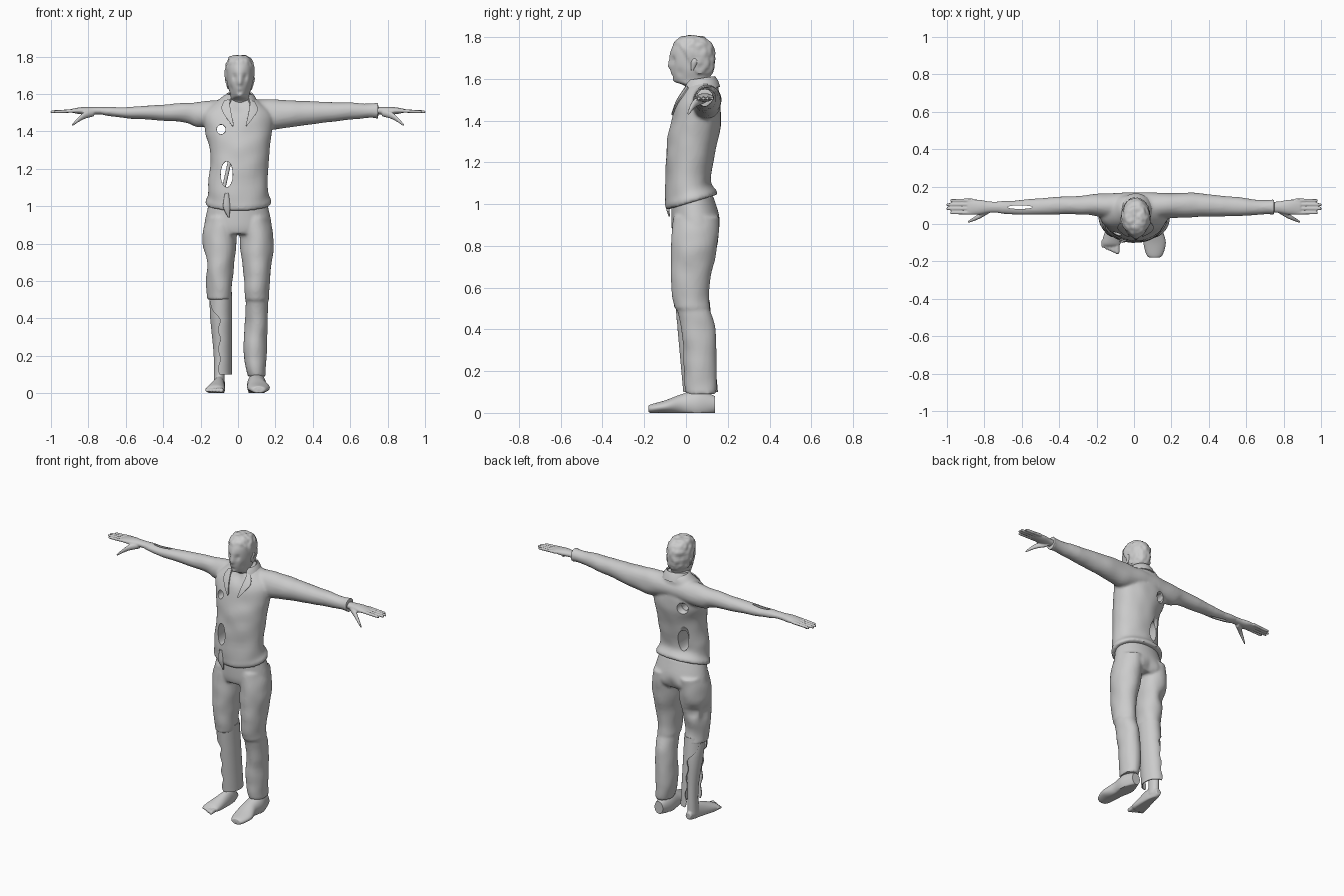
import bpy, bmesh
from math import sin, cos, pi, exp
from mathutils import Vector, noise

cube = bpy.data.objects.get("Cube")
if cube:
    bpy.data.objects.remove(cube, do_unlink=True)

colour = (.6, .6, .6, 1)
grey = bpy.data.materials.new("plain grey")
grey.use_nodes = True
grey.diffuse_color = colour
grey.node_tree.nodes["Principled BSDF"].inputs["Base Color"].default_value = colour

RIGHT, BACK, UP = Vector((1, 0, 0)), Vector((0, 1, 0)), Vector((0, 0, 1))
AXES = {"x": (BACK, UP), "y": (RIGHT, UP), "z": (RIGHT, BACK)}
SIDES = (("left", 1), ("right", -1))


def clamp(value):
    return max(0, min(1, value))


def blend(a, b, t):
    return a + (b - a) * t


def spline(rows, steps):
    """Smooth in-between rows through the given key rows."""
    result = []
    last = len(rows) - 1
    for i in range(last):
        a, b, c, d = (rows[max(0, min(last, i + k))] for k in (-1, 0, 1, 2))
        for step in range(steps):
            t = step / steps
            row = []
            for before, start, end, after in zip(a, b, c, d):
                leave, arrive = (end - before) / 2, (after - start) / 2
                rise = end - start
                row.append(start + t * (leave + t * (3 * rise - 2 * leave - arrive
                                                     + t * (leave + arrive - 2 * rise))))
            result.append(row)
    return result + [list(rows[-1])]


def skin(bm, grid, closed):
    """Join rows of points into a surface, closed into a capped tube if asked."""
    rings = [[bm.verts.new(point) for point in row] for row in grid]
    count = len(rings[0])
    for low, high in zip(rings, rings[1:]):
        for k in range(count if closed else count - 1):
            j = (k + 1) % count
            bm.faces.new((low[k], low[j], high[j], high[k]))
    if closed:
        bm.faces.new(rings[0])
        bm.faces.new(rings[-1])


def loft(bm, axis, rows, segments=40, wrinkle=0):
    """Tube along an axis; each row is a centre and two radii."""
    u, v = AXES[axis]
    grid = []
    for x, y, z, wide, deep in spline(rows, 8):
        ring = []
        for k in range(segments):
            angle = 2 * pi * k / segments
            spoke = u * cos(angle) * wide + v * sin(angle) * deep
            point = Vector((x, y, z)) + spoke
            ring.append(point + spoke.normalized() * noise.noise(point * 11) * wrinkle)
        grid.append(ring)
    skin(bm, grid, True)


def push(bm, centre, radius, offset):
    """Soft sculpting stroke."""
    centre, offset = Vector(centre), Vector(offset)
    for vert in bm.verts:
        vert.co += offset * exp(-((vert.co - centre).length / radius) ** 2)


def flatten_sole(bm):
    for vert in bm.verts:
        vert.co.z = max(vert.co.z, 0)


def add_object(name, bm):
    mesh = bpy.data.meshes.new(name)
    bm.to_mesh(mesh)
    bm.free()
    ob = bpy.data.objects.new(name, mesh)
    bpy.context.collection.objects.link(ob)
    return ob


def cutter(name, centre, radii):
    bm = bmesh.new()
    bmesh.ops.create_uvsphere(bm, u_segments=24, v_segments=16, radius=1)
    ob = add_object(name, bm)
    ob.location, ob.scale = centre, radii
    ob.hide_render = True
    return ob


def finish(name, bm, voxel=0, holes=(), thickness=0, drape=None):
    """Make the object, bake its modifiers, colour and shade it."""
    bmesh.ops.recalc_face_normals(bm, faces=bm.faces)
    ob = add_object(name, bm)
    if voxel:
        merge = ob.modifiers.new("merge", "REMESH")
        merge.mode, merge.voxel_size = "VOXEL", voxel
        soften = ob.modifiers.new("soften", "SMOOTH")
        soften.iterations = 3
    for hole in holes:
        cut = ob.modifiers.new("cut", "BOOLEAN")
        cut.operation, cut.object = "DIFFERENCE", hole
    if drape:
        wrap = ob.modifiers.new("drape", "SHRINKWRAP")
        wrap.target, wrap.offset, wrap.wrap_mode = drape, .006, "ABOVE_SURFACE"
    if thickness:
        cloth = ob.modifiers.new("cloth", "SOLIDIFY")
        cloth.thickness, cloth.offset = thickness, 0
    bpy.context.view_layer.update()
    graph = bpy.context.evaluated_depsgraph_get()
    baked = bpy.data.meshes.new_from_object(ob.evaluated_get(graph))
    ob.modifiers.clear()
    ob.data = baked
    baked.materials.clear()
    baked.materials.append(grey)
    for hole in holes:
        bpy.data.objects.remove(hole, do_unlink=True)
    bpy.ops.object.select_all(action="DESELECT")
    ob.select_set(True)
    bpy.context.view_layer.objects.active = ob
    bpy.ops.object.shade_smooth_by_angle(angle=pi / 4)
    return ob


# Shirt with a long left sleeve and a bare right arm
bm = bmesh.new()
loft(bm, "z", [(0, .03, 1, .17, .12), (0, .01, 1.1, .16, .11), (.01, .03, 1.3, .16, .12),
               (0, .05, 1.4, .18, .12), (0, .06, 1.5, .18, .1), (0, .08, 1.58, .09, .07),
               (0, .07, 1.6, .06, .05)], 64, .006)
for vert in bm.verts:  # rolled hem, hanging lower in front
    roll = 1 + .06 * exp(-((vert.co.z - 1.02) / .02) ** 2)
    vert.co.x *= roll
    vert.co.y *= roll
    vert.co.z += vert.co.y * .3 * clamp((1.15 - vert.co.z) * 10)
loft(bm, "x", [(0, .09, 1.5, .08, .07), (.2, .1, 1.49, .07, .08), (.4, .1, 1.5, .06, .06),
               (.7, .09, 1.51, .04, .04), (.75, .09, 1.51, .045, .045)], wrinkle=.006)
loft(bm, "x", [(0, .09, 1.5, .08, .07), (-.2, .1, 1.49, .06, .07), (-.3, .1, 1.5, .05, .05),
               (-.6, .09, 1.5, .04, .03), (-.74, .09, 1.51, .03, .02)], wrinkle=.005)
push(bm, (.01, -.03, 1.54), .04, (0, .02, 0))
shirt = finish("shirt_and_arms", bm, .009, [
    cutter("chest_hole", (-.09, 0, 1.41), (.024, .5, .026)),
    cutter("belly_hole", (-.06, 0, 1.17), (.033, .5, .07)),
    cutter("shoulder_pit", (-.09, .19, 1.4), (.045, .06, .05)),
    cutter("back_pit", (-.08, .16, 1.2), (.04, .06, .09)),
    cutter("arm_slot", (-.61, .09, 1.5), (.07, .01, .1))])

# Bone and hanging scrap in the belly tear
bm = bmesh.new()
loft(bm, "z", [(-.08, .04, 1.08, .01, .01), (-.04, .04, 1.26, .01, .01)], 12)
finish("exposed_bone", bm)
bm = bmesh.new()
loft(bm, "z", [(-.05, -.08, .94, .004, .004), (-.06, -.09, 1, .02, .01),
               (-.06, -.09, 1.07, .01, .01)], 16, .006)
finish("torn_scrap", bm)

# Trousers, with the right leg torn off at the knee
bm = bmesh.new()
loft(bm, "z", [(0, .03, 1.04, .15, .1), (0, .05, .9, .18, .12), (0, .04, .85, .16, .1)])
for name, s in SIDES:
    loft(bm, "z", [(s * .09, .05, .94, .08, .11), (s * .1, .04, .8, .09, .11),
                   (s * .1, .02, .6, .07, .09), (s * .1, .03, .5, .065, .085)], wrinkle=.007)
loft(bm, "z", [(.1, .03, .51, .06, .08), (.1, .06, .4, .06, .08), (.09, .07, .2, .06, .08),
               (.1, .07, .09, .05, .07)], wrinkle=.006)
push(bm, (-.18, .04, .7), .05, (.03, 0, 0))
push(bm, (-.13, .12, .72), .04, (0, -.03, 0))
push(bm, (0, .17, .88), .04, (0, -.02, 0))
finish("trousers", bm, .009)

# Torn cloth left on the inside of the right shin
bm = bmesh.new()
grid = []
for i in range(25):
    t = i / 24
    z = blend(.54, .1, t)
    half = pi * blend(.53, 1, clamp((z - .4) * 8)) + .1 * sin(z * 60)
    angles = [half * (k / 12 - 1) for k in range(25)]
    grid.append([(.06 * cos(a) - .095, blend(.03, .07, t) + .08 * sin(a), z) for a in angles])
skin(bm, grid, False)
finish("torn_trouser_leg", bm, thickness=.006)

# Bare right leg and foot with toes
bm = bmesh.new()
loft(bm, "z", [(-.1, .03, .56, .05, .05), (-.1, .05, .42, .05, .06), (-.1, .07, .2, .03, .04),
               (-.1, .07, .03, .03, .04)])
loft(bm, "y", [(-.1, .12, .03, .02, .02), (-.1, .04, .03, .03, .06), (-.12, -.09, .02, .05, .03),
               (-.12, -.12, .02, .04, .01)])
for k in range(5):
    x, size, tip = -.09 - .019 * k, .013 - .001 * k, .008 * k - .16
    loft(bm, "y", [(x, -.09, .02, size, size), (x, tip + .01, .015, size, size),
                   (x, tip, .013, size / 2, size / 2)], 12)
flatten_sole(bm)
finish("bare_leg", bm, .005)

# Left shoe
bm = bmesh.new()
loft(bm, "y", [(.1, .14, .04, .03, .04), (.1, .06, .04, .05, .07), (.1, -.02, .04, .05, .05),
               (.11, -.1, .03, .06, .03), (.11, -.17, .02, .04, .02), (.11, -.18, .02, .01, .01)])
flatten_sole(bm)
finish("left_shoe", bm)

# Hands
for name, s in SIDES:
    bm = bmesh.new()
    loft(bm, "x", [(s * .7, .09, 1.51, .03, .02), (s * .77, .09, 1.51, .03, .02),
                   (s * .83, .09, 1.51, .04, .02), (s * .89, .09, 1.51, .04, .01)])
    for k in range(4):
        y, tip = .06 + .022 * k, 1 - .02 * (k in (0, 3))
        loft(bm, "x", [(s * .86, y, 1.51, .01, .01), (s * (tip - .01), y, 1.505, .008, .008),
                       (s * (tip + .002), y, 1.505, .004, .004)], 12)
    loft(bm, "x", [(s * .77, .08, 1.5, .02, .02), (s * .83, .04, 1.48, .014, .018),
                   (s * .89, .01, 1.43, .006, .006)], 16)
    finish(name + "_hand", bm, .0045)

# Head: neck, face relief and swept hair
bm = bmesh.new()
loft(bm, "z", [(.01, .08, 1.5, .06, .06), (.01, .06, 1.56, .06, .06), (.01, .03, 1.59, .05, .08),
               (.01, .03, 1.65, .066, .1), (.01, .03, 1.74, .07, .1), (.01, .03, 1.79, .05, .06),
               (.01, .03, 1.8, .01, .01)], 80)
for y, z, radius, depth in ((-.07, 1.66, .014, -.016), (-.07, 1.68, .014, -.01),
                            (-.07, 1.71, .02, -.005), (-.06, 1.63, .02, -.006),
                            (-.06, 1.61, .01, .006), (-.05, 1.59, .02, -.01)):
    push(bm, (.01, y, z), radius, (0, depth, 0))
for name, s in SIDES:
    push(bm, (.01 + s * .027, -.06, 1.69), .014, (0, .012, 0))
    push(bm, (.01 + s * .05, -.03, 1.63), .02, (-s * .005, 0, 0))
for vert in bm.verts:
    hairline = blend(1.755, 1.62, clamp((vert.co.y + .03) * 12))
    growth = clamp((vert.co.z - hairline) * 80)
    lump = 1 + noise.noise(vert.co * 40)
    vert.co += (vert.co - Vector((.01, .03, 1.7))).normalized() * growth * lump * .007
finish("head", bm)
for name, s in SIDES:
    bm = bmesh.new()
    loft(bm, "z", [(.01 + s * .066, .03, 1.64, .004, .005), (.01 + s * .07, .04, 1.68, .01, .016),
                   (.01 + s * .07, .04, 1.7, .003, .006)], 16)
    finish(name + "_ear", bm)

# Collar around the neck, with a lapel on each side
bm = bmesh.new()
angles = [blend(-.3, 1.3, k / 32) * pi for k in range(33)]
skin(bm, [[(.01 + r * cos(a), .07 + r * sin(a), z + .01 * sin(a)) for a in angles]
          for z, r in ((1.55, .09), (1.58, .08), (1.6, .066))], False)
finish("collar", bm, thickness=.008)
for name, s in SIDES:
    inner = spline([(.06, 1.58), (.05, 1.52), (.035, 1.44)], 6)
    outer = spline([(.09, 1.58), (.1, 1.52), (.04, 1.43)], 6)
    grid = []
    for (x, z), (far_x, far_z) in zip(inner, outer):
        row = [(blend(x, far_x, k / 5), blend(z, far_z, k / 5)) for k in range(6)]
        grid.append([(.01 + s * across, (high - 1.6) / 2, high) for across, high in row])
    bm = bmesh.new()
    skin(bm, grid, False)
    finish(name + "_lapel", bm, thickness=.007, drape=shirt)
